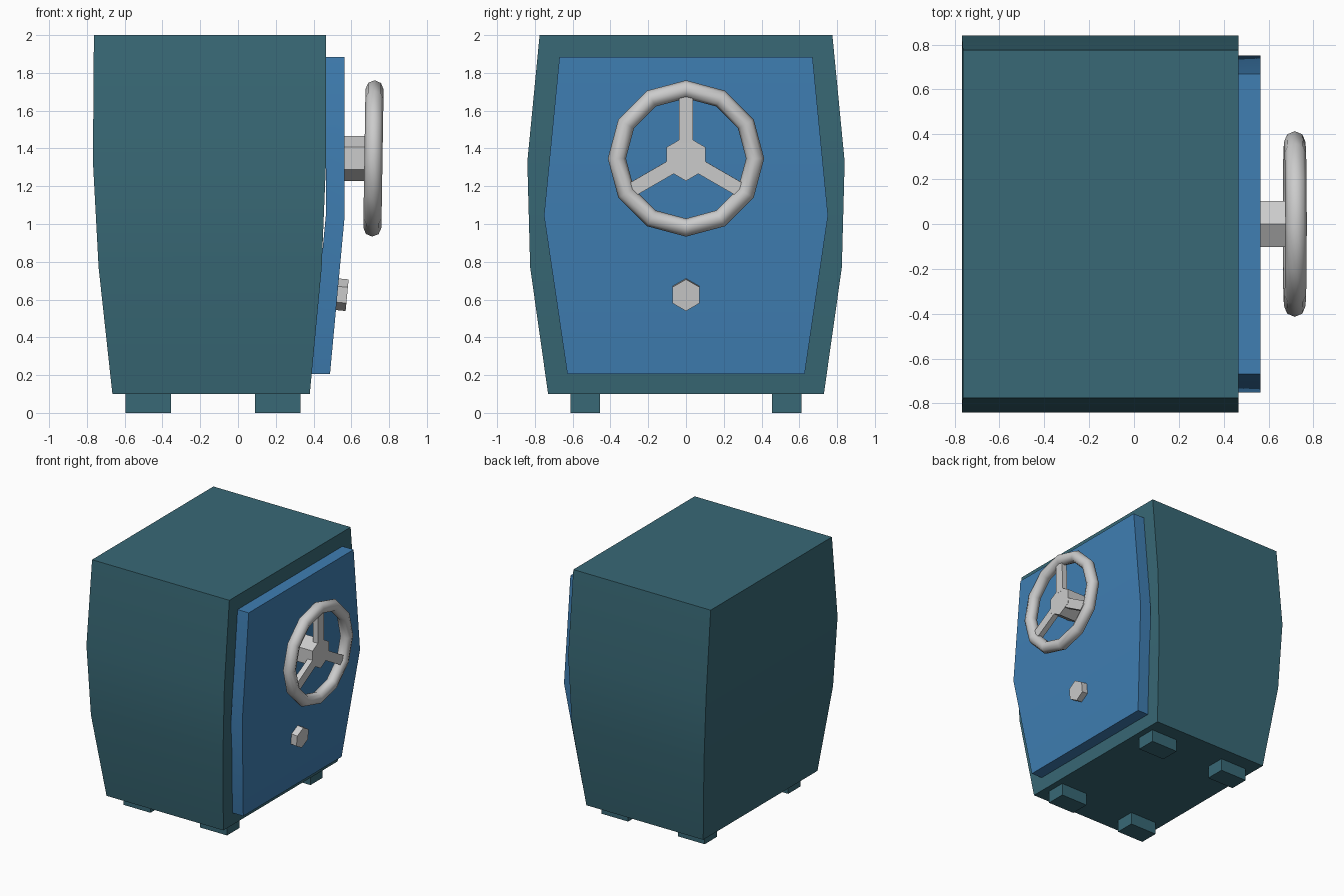
import bpy, bmesh
from math import cos, sin, pi, radians
from mathutils import Matrix, Vector

if "Cube" in bpy.data.objects:
    bpy.data.objects.remove(bpy.data.objects["Cube"])


def material(name, color):
    m = bpy.data.materials.new(name)
    m.diffuse_color = (*color, 1)
    m.use_nodes = True
    m.node_tree.nodes["Principled BSDF"].inputs["Base Color"].default_value = m.diffuse_color
    return m


TEAL = material("teal_paint", (0.04, 0.14, 0.18))
BLUE = material("blue_paint", (0.05, 0.21, 0.45))


def make(name, bm, mat=None, smooth=None):
    bmesh.ops.recalc_face_normals(bm, faces=bm.faces[:])
    me = bpy.data.meshes.new(name)
    bm.to_mesh(me)
    bm.free()
    ob = bpy.data.objects.new(name, me)
    bpy.context.collection.objects.link(ob)
    if mat:
        me.materials.append(mat)
    if smooth:
        bpy.ops.object.select_all(action='DESELECT')
        bpy.context.view_layer.objects.active = ob
        ob.select_set(True)
        bpy.ops.object.shade_smooth_by_angle(angle=radians(smooth))
    return ob


def loft(name, sections, mat):
    """Stack rectangles given as (z, x_min, x_max, half_width)."""
    bm = bmesh.new()
    rings = [[bm.verts.new(p) for p in ((a, -w, z), (b, -w, z), (b, w, z), (a, w, z))]
             for z, a, b, w in sections]
    for lo, hi in zip(rings, rings[1:]):
        for i in range(4):
            j = (i + 1) % 4
            bm.faces.new((lo[i], lo[j], hi[j], hi[i]))
    bm.faces.new(rings[0])
    bm.faces.new(rings[-1])
    return make(name, bm, mat, 30)


def box(name, center, size, mat=None, matrix=Matrix()):
    bm = bmesh.new()
    bmesh.ops.create_cube(bm, size=1, matrix=matrix @ Matrix.Translation(center)
                          @ Matrix.Diagonal((*size, 1)))
    return make(name, bm, mat)


def hex_prism(name, base, radius, length, droop=0):
    """Hexagonal stub pointing along +x with a corner upwards."""
    bm = bmesh.new()
    m = Matrix.Translation(base) @ Matrix.Rotation(radians(droop), 4, 'Y')
    ends = [[bm.verts.new(m @ Vector((x, radius * sin(k * pi / 3), radius * cos(k * pi / 3))))
             for k in range(6)] for x in (0, length)]
    for k in range(6):
        n = (k + 1) % 6
        bm.faces.new((ends[0][k], ends[0][n], ends[1][n], ends[1][k]))
    bm.faces.new(ends[0])
    bm.faces.new(ends[1])
    return make(name, bm)


# Bulging cabinet and the door that follows its front
loft("safe_body", [(0.1, -0.665, 0.38, 0.73), (0.77, -0.738, 0.443, 0.825),
                   (1.33, -0.768, 0.466, 0.84), (2.0, -0.763, 0.465, 0.775)], TEAL)
loft("door", [(0.205, 0.385, 0.487, 0.628), (1.045, 0.465, 0.565, 0.752),
              (1.885, 0.465, 0.565, 0.67)], BLUE)

# Four feet
for x, side_x in ((-0.475, "back"), (0.21, "front")):
    for s, side_y in ((-1, "left"), (1, "right")):
        box(f"{side_x}_{side_y}_foot", (x, s * 0.533, 0.052), (0.24, 0.156, 0.104), TEAL)

# Hand wheel rim: a slightly leaning twelve-sided ring
hub_z = 1.347
tilt = Matrix.Translation((0.717, 0, hub_z)) @ Matrix.Rotation(radians(0.9), 4, 'Y')
bm = bmesh.new()
N, M, R, r = 12, 8, 0.366, 0.048
grid = [[bm.verts.new(tilt @ Vector((r * sin(2 * pi * j / M),
                                     (R + r * cos(2 * pi * j / M)) * cos(2 * pi * i / N),
                                     (R + r * cos(2 * pi * j / M)) * sin(2 * pi * i / N))))
         for j in range(M)] for i in range(N)]
for i in range(N):
    for j in range(M):
        a, b = (i + 1) % N, (j + 1) % M
        bm.faces.new((grid[i][j], grid[a][j], grid[a][b], grid[i][b]))
make("wheel_rim", bm, None, 60)

# Three spokes
for k in range(3):
    box(f"wheel_spoke_{k + 1}", (0, 0, 0.21), (0.045, 0.075, 0.26), None,
        tilt @ Matrix.Rotation(k * 2 * pi / 3, 4, 'X'))

# Wheel hub and lower dial knob
hex_prism("wheel_hub", (0.555, 0, hub_z), 0.119, 0.185)
hex_prism("dial_knob", (0.515, 0, 0.629), 0.084, 0.063, 5.4)
